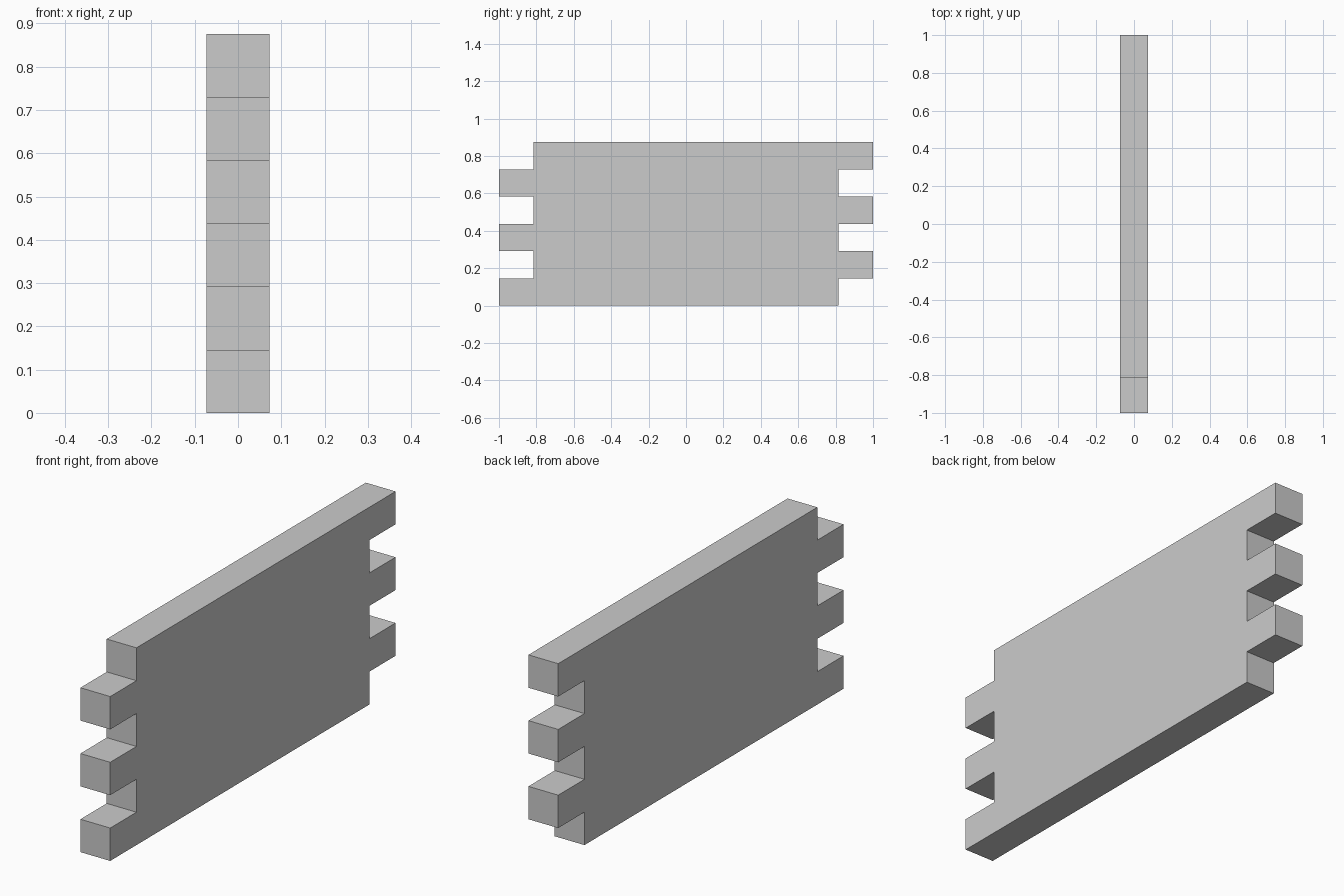
import bpy
import bmesh

if "Cube" in bpy.data.objects:
    bpy.data.objects.remove(bpy.data.objects["Cube"])

ROWS = 6
HEIGHT = 0.875
STEP = HEIGHT / ROWS
THICK = 0.146
OUTER, INNER = 1.0, 0.816

# Side outline: finger joints alternate between the two ends
right_edge, left_edge = [], []
for row in range(ROWS):
    low, high = row * STEP, (row + 1) * STEP
    right_y = OUTER if row % 2 else INNER
    left_y = -INNER if row % 2 else -OUTER
    right_edge += [(right_y, low), (right_y, high)]
    left_edge += [(left_y, low), (left_y, high)]
outline = right_edge + left_edge[::-1]

# Extrude the outline through the board thickness
bm = bmesh.new()
face = bm.faces.new([bm.verts.new((-THICK / 2, y, z)) for y, z in outline])
result = bmesh.ops.extrude_face_region(bm, geom=[face])
moved = [g for g in result["geom"] if isinstance(g, bmesh.types.BMVert)]
bmesh.ops.translate(bm, verts=moved, vec=(THICK, 0, 0))
bmesh.ops.recalc_face_normals(bm, faces=bm.faces)

mesh = bpy.data.meshes.new("finger_joint_board")
bm.to_mesh(mesh)
bm.free()
board = bpy.data.objects.new("finger_joint_board", mesh)
bpy.context.collection.objects.link(board)
